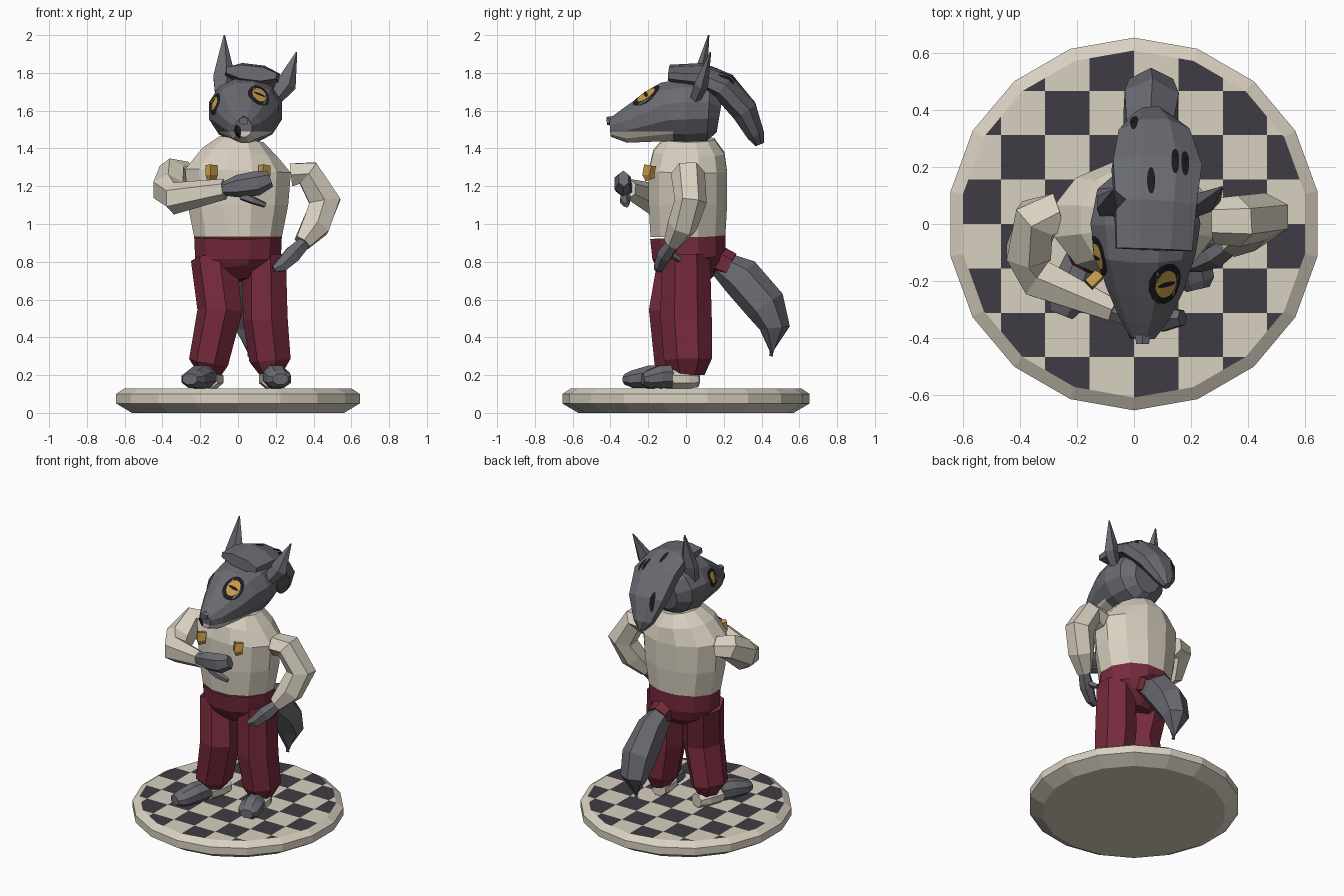
import bpy, bmesh, math
from mathutils import Vector
from mathutils.bvhtree import BVHTree

cube = bpy.data.objects.get("Cube")
if cube:
    bpy.data.objects.remove(cube, do_unlink=True)


def material(name, *srgb):
    rgb = [((c / 255 + 0.055) / 1.055) ** 2.4 for c in srgb]
    m = bpy.data.materials.new(name)
    m.use_nodes = True
    m.diffuse_color = (*rgb, 1)
    m.node_tree.nodes["Principled BSDF"].inputs["Base Color"].default_value = (*rgb, 1)
    return m


GREY = material("grey fur", 106, 106, 114)
CREAM = material("cream", 217, 209, 193)
MAROON = material("maroon cloth", 118, 42, 60)
DARK = material("dark tile", 62, 59, 67)
GOLD = material("gold", 200, 156, 72)
BLACK = material("black", 28, 27, 30)
X, Y, Z = Vector((1, 0, 0)), Vector((0, 1, 0)), Vector((0, 0, 1))


def finish(name, bm, *mats):
    me = bpy.data.meshes.new(name)
    bm.to_mesh(me)
    bm.free()
    for m in mats:
        me.materials.append(m)
    ob = bpy.data.objects.new(name, me)
    bpy.context.collection.objects.link(ob)
    return ob


def loft_mesh(rings, sides, ref, roll=0):
    """Loft through rings of (x, y, z, side radius, up radius)."""
    bm = bmesh.new()
    pts = [Vector(r[:3]) for r in rings]
    loops = []
    for i, r in enumerate(rings):
        t = (pts[min(i + 1, len(pts) - 1)] - pts[max(i - 1, 0)]).normalized()
        side = t.cross(ref).normalized()
        up = side.cross(t)
        s = side * math.cos(roll) - up * math.sin(roll)
        u = up * math.cos(roll) + side * math.sin(roll)
        loop = []
        for k in range(sides):
            a = math.tau * (k + 0.5) / sides
            loop.append(bm.verts.new(pts[i] + s * math.cos(a) * r[3] + u * math.sin(a) * r[4]))
        loops.append(loop)
    for a, b in zip(loops, loops[1:]):
        for k in range(sides):
            n = (k + 1) % sides
            bm.faces.new((a[k], a[n], b[n], b[k]))
    bm.faces.new(loops[0])
    bm.faces.new(loops[-1])
    bmesh.ops.recalc_face_normals(bm, faces=bm.faces)
    return bm


def loft(name, mat, rings, sides=6, ref=Z, roll=0):
    return finish(name, loft_mesh(rings, sides, ref, roll), mat)


def cut(bm, co, no):
    bmesh.ops.bisect_plane(bm, geom=bm.verts[:] + bm.edges[:] + bm.faces[:],
                           plane_co=co, plane_no=no)


def decal(name, mat, target, centre, normal, along, ru, rv, lift):
    """Thin oval laid on the target's surface."""
    src = bmesh.new()
    src.from_mesh(target.data)
    tree = BVHTree.FromBMesh(src)
    src.free()
    c, n = Vector(centre), Vector(normal).normalized()
    v = n.cross(Vector(along)).normalized()
    u = v.cross(n)
    bm = bmesh.new()

    def point(a, f):
        p = c + u * math.cos(a) * ru * f + v * math.sin(a) * rv * f
        hit = tree.ray_cast(p + n * 0.2, -n)[0]
        return bm.verts.new((hit or p) + n * lift)

    mid = point(0, 0)
    steps = 14
    rings = [[point(math.tau * k / steps, f) for k in range(steps)] for f in (0.5, 1)]
    for k in range(steps):
        m = (k + 1) % steps
        bm.faces.new((mid, rings[0][k], rings[0][m]))
        bm.faces.new((rings[0][k], rings[1][k], rings[1][m], rings[0][m]))
    return finish(name, bm, mat)


# Round base with a checkered top
bm = loft_mesh([(0, 0, 0, .57, .57), (0, 0, .05, .655, .655), (0, 0, .1, .655, .655),
                (0, 0, .13, .61, .61)], 18, Y)
tile = 0.156
for i in range(-4, 5):
    for axis in (X, Y):
        cut(bm, axis * i * tile, axis)
for f in bm.faces:
    c = f.calc_center_median()
    if f.normal.z > 0.9 and (math.floor(c.x / tile) + math.floor(c.y / tile)) % 2 == 0:
        f.material_index = 1
finish("checkered_base", bm, CREAM, DARK)

# Clothes
loft("shirt", CREAM, [(0, .01, .93, .24, .205), (0, .01, 1.1, .275, .215),
                      (0, .01, 1.28, .29, .215), (.01, .015, 1.38, .205, .195),
                      (.02, .015, 1.45, .12, .14)], 12, Y)
loft("trouser_top", MAROON, [(.01, .01, .7, .09, .1), (0, .015, .77, .19, .18),
                             (0, .015, .82, .235, .2), (0, .01, .93, .24, .207)], 12, Y)
loft("left_trouser_leg", MAROON, [(.145, 0, .84, .12, .13), (.15, 0, .5, .125, .14),
                                  (.175, .01, .28, .115, .13), (.175, .01, .2, .06, .09)], 7, Y)
loft("right_trouser_leg", MAROON, [(-.125, -.01, .82, .125, .14), (-.09, -.06, .54, .125, .14),
                                   (-.15, -.04, .27, .11, .13), (-.14, -.03, .2, .06, .08)], 7, Y)

# Feet with cream heels
for side, heel, mid, toe in (("left", (.165, .06), (.19, -.08), (.225, -.23)),
                             ("right", (-.12, .06), (-.17, -.1), (-.255, -.32))):
    h, m, t = (Vector((*p, .178)) for p in (heel, mid, toe))
    loft(side + "_heel", CREAM, [(*h, .05, .045), (*h.lerp(m, .4), .07, .055), (*m, .07, .055)], 8)
    loft(side + "_foot", GREY, [(*(m + Z * .015), .065, .065), (*(m.lerp(t, .4) + Z * .012), .075, .065),
                                (*m.lerp(t, .8), .07, .05), (*t, .045, .03)], 8)

# Sleeves
loft("left_sleeve", CREAM, [(.28, .01, 1.26, .07, .08), (.37, .01, 1.27, .08, .09),
                            (.46, .025, 1.12, .095, .085), (.41, -.02, .99, .085, .08),
                            (.34, -.07, .9, .05, .05)], 6, Y)
loft("right_sleeve", CREAM, [(-.27, .04, 1.26, .08, .07), (-.34, .02, 1.27, .09, .085),
                             (-.37, -.1, 1.18, .09, .1), (-.34, -.19, 1.135, .08, .085),
                             (-.07, -.305, 1.185, .045, .055)], 6)

# Hands
loft("left_hand", GREY, [(.36, -.06, .91, .035, .035), (.29, -.11, .84, .05, .045),
                         (.23, -.14, .78, .04, .03), (.19, -.15, .76, .02, .02)], 6, Y)
loft("left_thumb", GREY, [(.3, -.09, .85, .025, .025), (.27, -.03, .81, .015, .015)], 5)
loft("right_hand", GREY, [(-.08, -.31, 1.185, .03, .035), (0, -.33, 1.2, .045, .06),
                          (.1, -.335, 1.215, .05, .065), (.17, -.33, 1.24, .03, .045)], 6)
loft("right_thumb", GREY, [(.02, -.32, 1.15, .025, .025), (.08, -.325, 1.125, .03, .022),
                           (.145, -.315, 1.1, .015, .015)], 5)

# Chest clasps
for side, x in (("left", .14), ("right", -.14)):
    loft(side + "_clasp", GOLD, [(x, -.19, 1.235, .03, .02), (x, -.2, 1.26, .038, .025),
                                 (x, -.19, 1.31, .038, .025)], 4, Y, math.pi / 4)

# Tail
loft("tail", GREY, [(.04, .18, .79, .06, .07), (.05, .29, .72, .09, .11),
                    (.06, .42, .57, .11, .11), (.06, .47, .45, .09, .08),
                    (.06, .45, .3, .012, .012)], 6)
loft("tail_cuff", MAROON, [(.04, .16, .81, .08, .08), (.045, .235, .775, .075, .075)], 6)

# Head with a cream jaw
bm = loft_mesh([(.04, .18, 1.59, .1, .11), (.04, .12, 1.6, .175, .165), (.04, 0, 1.6, .2, .178),
                (.04, -.1, 1.592, .182, .165), (.04, -.22, 1.55, .14, .125),
                (.035, -.33, 1.515, .09, .09), (.03, -.4, 1.51, .045, .05)], 12, Z)
cut(bm, (0, 0, 1.49), Z)
cut(bm, (0, -.07, 0), Y)
for f in bm.faces:
    c = f.calc_center_median()
    f.material_index = int(c.z < 1.49 and c.y < -.07)
head = finish("head", bm, GREY, CREAM)
loft("nose", GREY, [(.03, -.36, 1.55, .03, .025), (.03, -.42, 1.545, .027, .022)], 6)
decal("mouth", BLACK, head, (0, -.39, 1.49), (-.4, -1, 0), Z, .035, .02, .004)

# Eyes
for side, c, n, along, ru, rv in (
        ("left", (.1, -.2, 1.66), (.45, -.4, .8), (0, -.87, -.5), .085, .062),
        ("right", (-.12, -.11, 1.635), (-.8, -.4, .4), (.3, -.85, -.4), .075, .058)):
    for part, mat, fu, fv, lift in (("rim", BLACK, 1, 1, .003), ("eye", GOLD, .66, .66, .006),
                                    ("pupil", BLACK, .12, .55, .009)):
        decal(side + "_" + part, mat, head, c, n, along, ru * fu, rv * fv, lift)

# Ears
loft("right_ear", GREY, [(-.08, .05, 1.68, .05, .04), (-.078, .075, 1.78, .065, .04),
                         (-.073, .12, 2.0, .004, .004)], 5, Y)
loft("left_ear", GREY, [(.2, .05, 1.67, .04, .03), (.25, .08, 1.74, .06, .04),
                        (.31, .13, 1.91, .004, .004)], 5, Y)

# Swept-back mane with dark flecks
mane = loft("mane", GREY, [(.07, -.09, 1.8, .145, .04), (.075, .07, 1.79, .155, .062),
                           (.08, .2, 1.73, .17, .075), (.07, .31, 1.6, .135, .075),
                           (.06, .37, 1.47, .07, .05), (.06, .39, 1.42, .02, .025)], 8, Z, .12)
for i, c in enumerate(((.06, .15, 1.82), (.145, .22, 1.78), (.18, .21, 1.76), (.0, .36, 1.62))):
    decal("fleck_%d" % (i + 1), BLACK, mane, c, (0, .6, 1), Y, .05, .014, .005)
